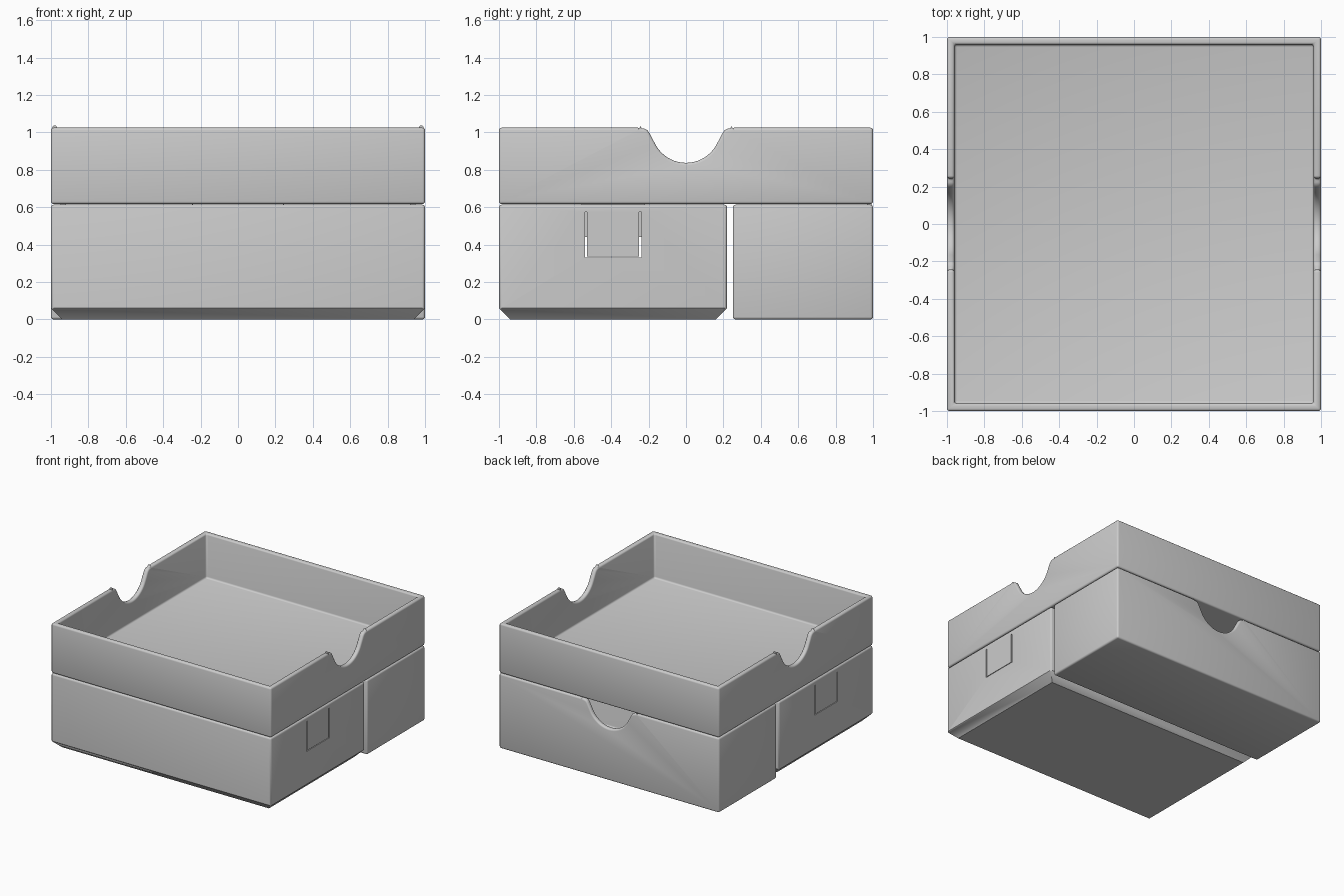
import bpy, bmesh, math

old = bpy.data.objects.get("Cube")
if old:
    bpy.data.objects.remove(old, do_unlink=True)

grey = bpy.data.materials.new("light_grey")
grey.use_nodes = True
grey.diffuse_color = (0.6, 0.6, 0.6, 1)
grey.node_tree.nodes["Principled BSDF"].inputs["Base Color"].default_value = (0.6, 0.6, 0.6, 1)

WALL = 0.04


def make_object(name, bm):
    bmesh.ops.recalc_face_normals(bm, faces=bm.faces)
    mesh = bpy.data.meshes.new(name)
    bm.to_mesh(mesh)
    bm.free()
    mesh.materials.append(grey)
    obj = bpy.data.objects.new(name, mesh)
    bpy.context.collection.objects.link(obj)
    return obj


def loft(name, y0, y1, rings, x=1.0):
    """Stack inset rectangles (inset, z) into one closed shell."""
    bm = bmesh.new()
    loops = []
    for d, z in rings:
        corners = ((-x + d, y0 + d), (x - d, y0 + d), (x - d, y1 - d), (-x + d, y1 - d))
        loops.append([bm.verts.new((a, b, z)) for a, b in corners])
    for low, high in zip(loops, loops[1:]):
        for i in range(4):
            j = (i + 1) % 4
            bm.faces.new((low[i], low[j], high[j], high[i]))
    bm.faces.new(loops[0])
    bm.faces.new(loops[-1])
    return make_object(name, bm)


def box(name, x0, x1, y0, y1, z0, z1):
    bm = bmesh.new()
    bmesh.ops.create_cube(bm, size=1)
    for v in bm.verts:
        v.co = (x0 if v.co.x < 0 else x1, y0 if v.co.y < 0 else y1, z0 if v.co.z < 0 else z1)
    return make_object(name, bm)


def notch_cutter(name, top, place):
    """Prism with a finger scoop profile; place(s, z, end) gives 3D points."""
    arc = [math.radians(-90 + 63 * i / 10) for i in range(11)]
    half = [(0.185 * math.cos(a), 0.185 * math.sin(a)) for a in arc]
    half += [(0.196, -0.025), (0.207, -0.01), (0.222, -0.002), (0.245, 0.0), (0.245, 0.1)]
    half = [(max(s, 0), z) for s, z in half]
    profile = half + [(-s, z) for s, z in reversed(half[1:])]
    bm = bmesh.new()
    ends = [[bm.verts.new(place(s, top + z, e)) for s, z in profile] for e in (0, 1)]
    bm.faces.new(ends[0])
    bm.faces.new(ends[1])
    n = len(profile)
    for i in range(n):
        j = (i + 1) % n
        bm.faces.new((ends[0][i], ends[0][j], ends[1][j], ends[1][i]))
    return make_object(name, bm)


def cut(obj, cutter):
    cutter.hide_render = True
    mod = obj.modifiers.new("cut", 'BOOLEAN')
    mod.operation = 'DIFFERENCE'
    mod.solver = 'EXACT'
    mod.object = cutter
    bpy.context.view_layer.objects.active = obj
    bpy.ops.object.modifier_apply(modifier=mod.name)
    bpy.data.objects.remove(cutter, do_unlink=True)


def soften(obj):
    """Round the square edges and shade smooth."""
    mod = obj.modifiers.new("round_edges", 'BEVEL')
    mod.width = 0.014
    mod.segments = 3
    mod.limit_method = 'ANGLE'
    mod.angle_limit = math.radians(65)
    mod.use_clamp_overlap = False
    bpy.ops.object.select_all(action='DESELECT')
    obj.select_set(True)
    bpy.context.view_layer.objects.active = obj
    bpy.ops.object.modifier_apply(modifier=mod.name)
    bpy.ops.object.shade_smooth_by_angle(angle=math.radians(35))


# Upper tray with a finger scoop in each side wall
tray = loft("upper_tray", -1, 1, [(0, 0.617), (0, 1.025), (WALL, 1.025), (WALL, 0.66)])
cut(tray, notch_cutter("side_scoop_cutter", 1.022, lambda s, z, e: (-1.2 + 2.4 * e, s, z)))
soften(tray)

# Rear box with a finger scoop in its back wall
rear = loft("rear_box", 0.25, 1, [(0, 0), (0, 0.613), (WALL, 0.613), (WALL, 0.04)])
cut(rear, notch_cutter("back_scoop_cutter", 0.61, lambda s, z, e: (s, 0.85 + 0.4 * e, z)))
soften(rear)

# Front box with a chamfered base
front = loft("front_box", -1, 0.22,
             [(0.06, 0), (0, 0.06), (0, 0.613), (WALL, 0.613), (WALL, 0.08), (0.08, 0.04)])
soften(front)

# U-shaped slots that free a spring tab in each side wall
for side in (-1, 1):
    xa, xb = sorted((side * 0.9, side * 1.1))
    for y in (-0.535, -0.245):
        cut(front, box("slot_cutter", xa, xb, y - 0.006, y + 0.006, 0.33, 0.575))
    cut(front, box("slot_cutter", xa, xb, -0.535, -0.245, 0.33, 0.335))

# Catches under the tray, behind the spring tabs
for label, side in (("right", -1), ("left", 1)):
    xa, xb = sorted((side * 0.92, side * 0.95))
    box(label + "_catch", xa, xb, -0.56, -0.22, 0.44, 0.63)
